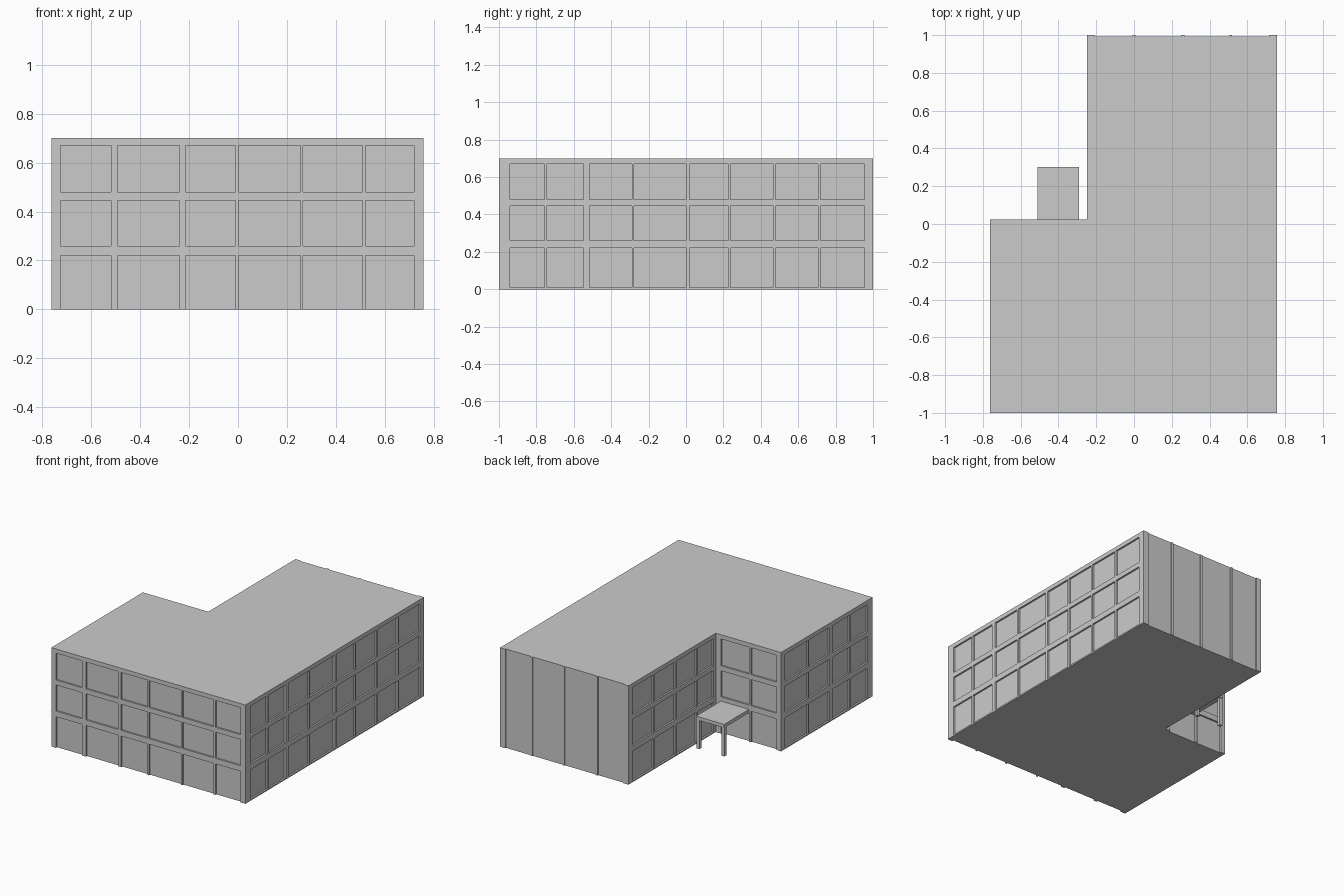
import bpy, bmesh

if "Cube" in bpy.data.objects:
    bpy.data.objects.remove(bpy.data.objects["Cube"])

H = 0.70                      # building height
D = 0.012                     # depth of the recessed panels
XL, XM, XR = -0.762, -0.25, 0.758
YF, YM, YB = -1.0, 0.024, 1.0
ROWS = [(0.0, 0.22), (0.26, 0.445), (0.48, 0.67)]
SILL_ROWS = [(0.01, 0.22)] + ROWS[1:]


def finish(bm, name):
    bmesh.ops.recalc_face_normals(bm, faces=bm.faces)
    mesh = bpy.data.meshes.new(name)
    bm.to_mesh(mesh)
    bm.free()
    obj = bpy.data.objects.new(name, mesh)
    bpy.context.collection.objects.link(obj)
    return obj


def add_box(bm, lo, hi):
    cube = bmesh.ops.create_cube(bm, size=1.0)
    for v in cube["verts"]:
        v.co = [(a + b) / 2 + c * (b - a) for a, b, c in zip(lo, hi, v.co)]


def gaps(start, end, spans):
    """Solid intervals left between the open spans."""
    edges = [start] + [e for s in spans for e in s] + [end]
    return [(a, b) for a, b in zip(edges[::2], edges[1::2]) if b - a > 1e-5]


def facade(name, along, inner, outer, start, end, columns, rows):
    """Frame of full-height piers with floor bands between them."""
    bm = bmesh.new()
    d0, d1 = sorted((inner, outer))

    def bar(u, z):
        if along == "x":
            add_box(bm, (u[0], d0, z[0]), (u[1], d1, z[1]))
        else:
            add_box(bm, (d0, u[0], z[0]), (d1, u[1], z[1]))

    for pier in gaps(start, end, columns):
        bar(pier, (0, H))
    for col in columns:
        for band in gaps(0, H, rows):
            bar(col, band)
    return finish(bm, name)


# L-shaped core, set back behind the facade frames
BACK_D = 0.007
bm = bmesh.new()
outline = [(XL + D, YF + D), (XR - D, YF + D), (XR - D, YB - BACK_D),
           (XM + D, YB - BACK_D), (XM + D, YM - D), (XL + D, YM - D)]
base = bm.faces.new([bm.verts.new((x, y, 0)) for x, y in outline])
top = bmesh.ops.extrude_face_region(bm, geom=[base], use_keep_orig=True)
bmesh.ops.translate(bm, vec=(0, 0, H),
                    verts=[g for g in top["geom"] if isinstance(g, bmesh.types.BMVert)])
finish(bm, "building_core")

# Window columns
south = [(-0.94, -0.757), (-0.743, -0.548), (-0.515, -0.29)]
north = [(0.238, 0.465), (0.478, 0.705), (0.718, 0.955)]
front = [(-0.725, -0.52), (-0.492, -0.24), (-0.215, -0.01),
         (0.003, 0.255), (0.266, 0.51), (0.522, 0.72)]
back = [(-0.21, -0.008), (0.008, 0.252), (0.268, 0.502), (0.518, 0.715)]

# Facade frames on all six walls
facade("front_facade", "x", YF + D, YF, XL, XR, front, ROWS)
facade("right_facade", "y", XR - D, XR, YF + D, YB - BACK_D,
       south + [(-0.278, 0.0), (0.02, 0.226)] + north, SILL_ROWS)
facade("back_facade", "x", YB - BACK_D, YB, XM, XR, back, [(0, H)])
facade("left_facade", "y", XL + D, XL, YF + D, YM - D,
       south + [(-0.278, -0.02)], SILL_ROWS)
facade("courtyard_side_facade", "y", XM + D, XM, YM - D, YB - BACK_D,
       [(0.05, 0.226)] + north, SILL_ROWS)
facade("courtyard_back_facade", "x", YM - D, YM, XL, XM,
       [(-0.725, -0.525), (-0.51, -0.29)], ROWS)

# Entrance canopy on two posts
bm = bmesh.new()
add_box(bm, (-0.51, YM - D, 0.205), (-0.29, 0.302, 0.23))
finish(bm, "entrance_canopy")
for side, x in (("left", -0.497), ("right", -0.303)):
    bm = bmesh.new()
    add_box(bm, (x - 0.011, 0.275, 0), (x + 0.011, 0.297, 0.205))
    finish(bm, f"canopy_post_{side}")
